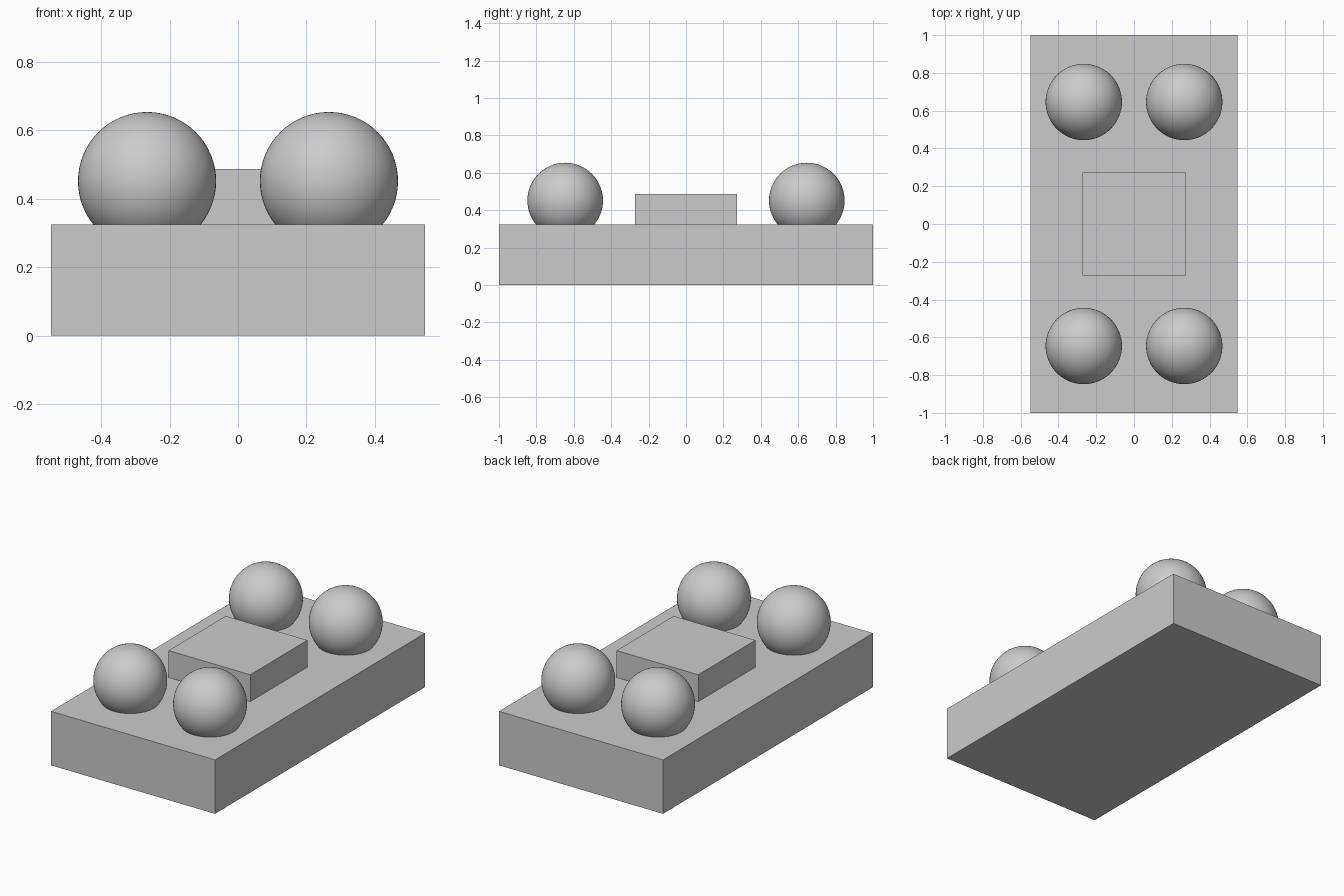
import bpy

cube = bpy.data.objects.get("Cube")
if cube:
    bpy.data.objects.remove(cube, do_unlink=True)

# Single plain grey
grey = bpy.data.materials.new("light_grey")
grey.use_nodes = True
colour = (0.6, 0.6, 0.6, 1)
grey.diffuse_color = colour
grey.node_tree.nodes["Principled BSDF"].inputs["Base Color"].default_value = colour


def box(name, width, depth, bottom, top):
    bpy.ops.mesh.primitive_cube_add(size=1, location=(0, 0, (bottom + top) / 2))
    obj = bpy.context.object
    obj.name = name
    obj.scale = (width, depth, top - bottom)
    bpy.ops.object.transform_apply(location=False, rotation=False, scale=True)
    obj.data.materials.append(grey)


def ball(name, x, y):
    bpy.ops.mesh.primitive_uv_sphere_add(
        segments=64, ring_count=32, radius=0.202, location=(x, y, 0.452))
    obj = bpy.context.object
    obj.name = name
    bpy.ops.object.shade_smooth()
    obj.data.materials.append(grey)


# Slab and the raised block in its middle
box("base_slab", 1.094, 2.0, 0, 0.325)
box("centre_block", 0.545, 0.545, 0.3, 0.487)

# Four balls partly sunk into the slab
for end, y in (("front", -0.646), ("back", 0.646)):
    for side, x in (("right", -0.266), ("left", 0.266)):
        ball(f"{end}_{side}_ball", x, y)
